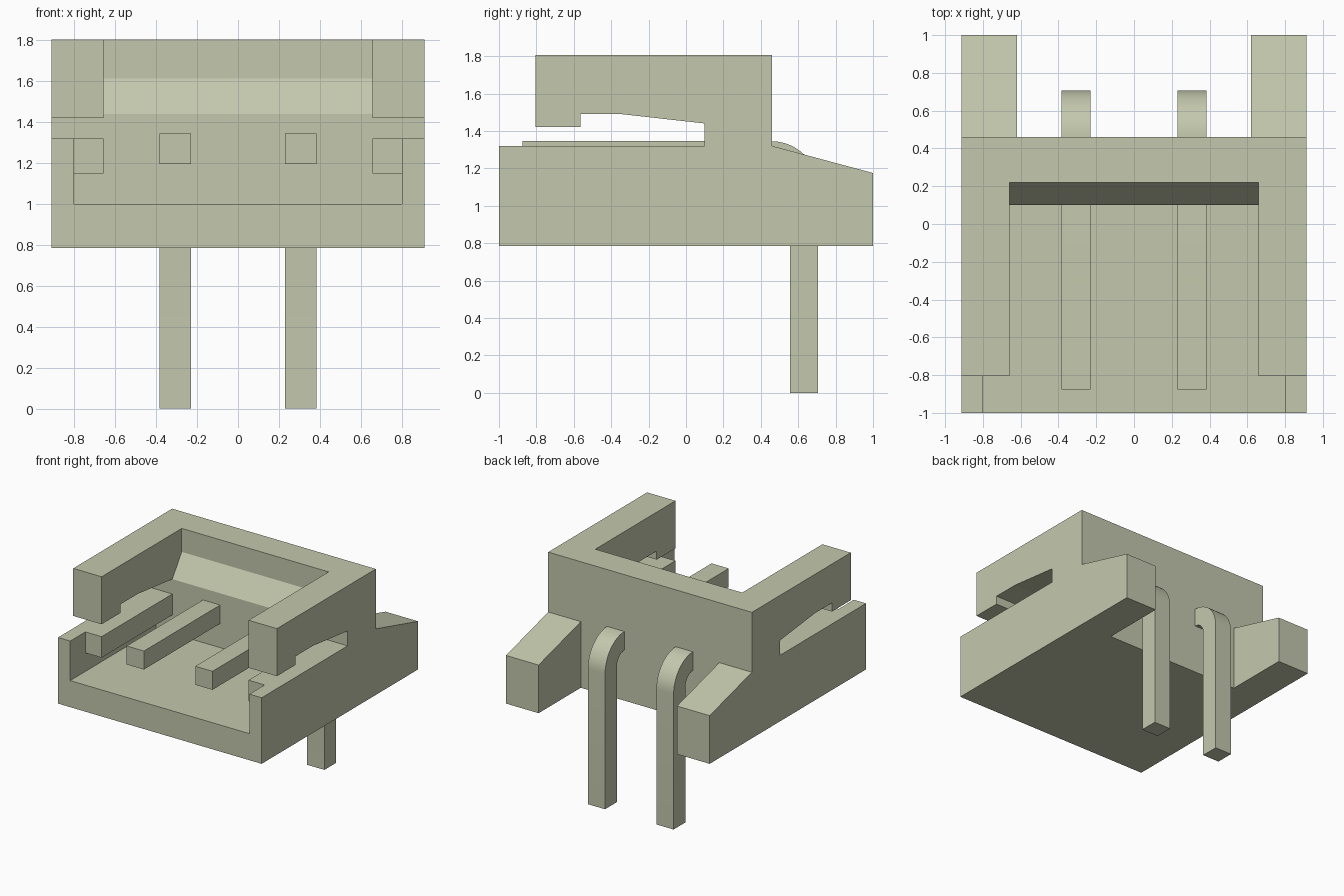
import bpy, bmesh, math

cube = bpy.data.objects.get("Cube")
if cube:
    bpy.data.objects.remove(cube, do_unlink=True)

mat = bpy.data.materials.new("pale olive plastic")
mat.use_nodes = True
COLOUR = (0.552, 0.578, 0.418, 1.0)
mat.diffuse_color = COLOUR
mat.node_tree.nodes["Principled BSDF"].inputs["Base Color"].default_value = COLOUR


def extrude_profile(name, points, x0, x1):
    """Solid from a (y, z) outline, running from x0 to x1."""
    bm = bmesh.new()
    face = bm.faces.new([bm.verts.new((x0, y, z)) for y, z in points])
    ext = bmesh.ops.extrude_face_region(bm, geom=[face])
    verts = [g for g in ext["geom"] if isinstance(g, bmesh.types.BMVert)]
    bmesh.ops.translate(bm, verts=verts, vec=(x1 - x0, 0, 0))
    bmesh.ops.recalc_face_normals(bm, faces=bm.faces)
    mesh = bpy.data.meshes.new(name)
    bm.to_mesh(mesh)
    bm.free()
    mesh.materials.append(mat)
    obj = bpy.data.objects.new(name, mesh)
    bpy.context.collection.objects.link(obj)
    return obj


def activate(obj):
    bpy.ops.object.select_all(action="DESELECT")
    obj.select_set(True)
    bpy.context.view_layer.objects.active = obj


def cut(target, name, points, half_width):
    """Cut a centred extruded outline out of the target."""
    cutter = extrude_profile(name, points, -half_width, half_width)
    cutter.hide_render = True
    mod = target.modifiers.new(name, "BOOLEAN")
    mod.operation = "DIFFERENCE"
    mod.solver = "EXACT"
    mod.object = cutter
    activate(target)
    bpy.ops.object.modifier_apply(modifier=mod.name)
    bpy.data.objects.remove(cutter, do_unlink=True)


BOTTOM, FLOOR, RIM, TOP = 0.785, 1.0, 1.32, 1.805

# Housing: side outline with slotted arms and sloping rear feet
housing = extrude_profile("housing", [
    (-1, BOTTOM), (1, BOTTOM), (1, 1.175), (0.46, RIM), (0.46, TOP),
    (-0.805, TOP), (-0.805, 1.42), (-0.565, 1.42), (-0.565, 1.49),
    (-0.345, 1.49), (0.1, 1.44), (0.1, RIM), (-1, RIM)], -0.912, 0.912)

# Central cavity with a chamfered back wall
cut(housing, "cavity_cutter", [
    (-1.1, FLOOR), (0.1, FLOOR), (0.1, 1.44), (0.22, 1.615),
    (0.22, 1.9), (-1.1, 1.9)], 0.658)

# Wider mouth and side grooves, leaving ledges along the walls
cut(housing, "groove_cutter", [
    (-1.1, FLOOR), (0.1, FLOOR), (0.1, 1.15), (-0.805, 1.15),
    (-0.805, 1.37), (-1.1, 1.37)], 0.803)

# Gap between the rear feet
cut(housing, "rear_gap_cutter", [
    (0.46, 0.6), (1.1, 0.6), (1.1, 1.9), (0.46, 1.9)], 0.62)


# Bent pins
def arc(cy, cz, r, a0, a1, n=12):
    return [(cy + r * math.cos(math.radians(a0 + (a1 - a0) * i / n)),
             cz + r * math.sin(math.radians(a0 + (a1 - a0) * i / n)))
            for i in range(n + 1)]


pin_outline = ([(-0.875, 1.195), (-0.875, 1.345)]
               + arc(0.457, 1.095, 0.25, 90, 0)
               + [(0.707, 0), (0.557, 0)]
               + arc(0.457, 1.095, 0.10, 0, 90))
for side, x in (("right", -0.307), ("left", 0.307)):
    pin = extrude_profile(side + "_pin", pin_outline, x - 0.077, x + 0.077)
    activate(pin)
    bpy.ops.object.shade_smooth_by_angle(angle=math.radians(30))
